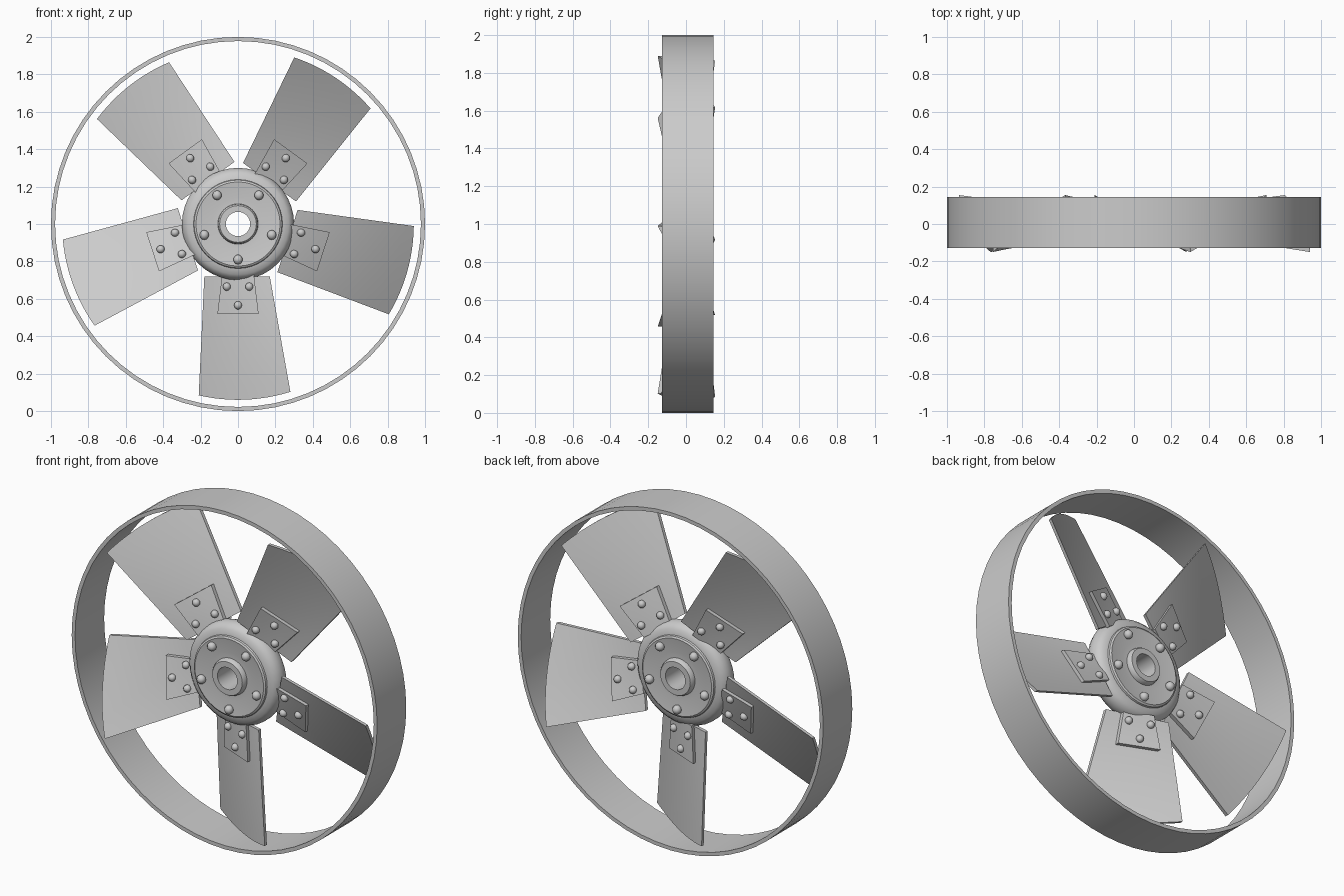
import bpy, bmesh, math
from mathutils import Matrix, Vector

if "Cube" in bpy.data.objects:
    bpy.data.objects.remove(bpy.data.objects["Cube"])

C = Vector((0, 0.0, 1.0))   # wheel centre, axis along y


def finish(name, bm, angle=35):
    bmesh.ops.recalc_face_normals(bm, faces=bm.faces)
    me = bpy.data.meshes.new(name)
    bm.to_mesh(me)
    bm.free()
    ob = bpy.data.objects.new(name, me)
    bpy.context.collection.objects.link(ob)
    ob.location = C
    bpy.ops.object.select_all(action='DESELECT')
    ob.select_set(True)
    bpy.context.view_layer.objects.active = ob
    bpy.ops.object.shade_smooth_by_angle(angle=math.radians(angle))
    return ob


def lathe(name, profile, n):
    """Spin a closed (radius, y) profile around the y axis."""
    bm = bmesh.new()
    rings = [[bm.verts.new((r * math.cos(a), y, r * math.sin(a))) for r, y in profile]
             for a in (2 * math.pi * i / n for i in range(n))]
    m = len(profile)
    for i in range(n):
        a, b = rings[i], rings[(i + 1) % n]
        for j in range(m):
            k = (j + 1) % m
            bm.faces.new((a[j], b[j], b[k], a[k]))
    return finish(name, bm)


# Blade outline: left and right edges in x, twisted surface y(x, z)
def edges(z):
    t = (-z - 0.28) / 0.62
    return -0.18 - 0.03 * t, 0.17 + 0.11 * t, t


def surf(x, z):
    l, r, t = edges(z)
    s = (x - l) / (r - l)
    back, front = 0.065 + 0.078 * t, -0.04 - 0.10 * t
    return back + (front - back) * s


def slab(name, pt, nu, nv, thick):
    """Sheet from pt(u, v), thickened to both sides along y."""
    bm = bmesh.new()
    lay = []
    for d in (-thick / 2, thick / 2):
        lay.append([[bm.verts.new(pt(i / nu, j / nv) + Vector((0, d, 0)))
                     for j in range(nv + 1)] for i in range(nu + 1)])
    f, b = lay
    for g in lay:
        for i in range(nu):
            for j in range(nv):
                bm.faces.new((g[i][j], g[i + 1][j], g[i + 1][j + 1], g[i][j + 1]))
    rim = ([(i, 0) for i in range(nu)] + [(nu, j) for j in range(nv)] +
           [(i, nv) for i in range(nu, 0, -1)] + [(0, j) for j in range(nv, 0, -1)])
    for (i, j), (k, l) in zip(rim, rim[1:] + rim[:1]):
        bm.faces.new((f[i][j], f[k][l], b[k][l], b[i][j]))
    return finish(name, bm)


def blade_pt(u, v):
    lt, rt = -0.21, 0.28
    xt = lt + (rt - lt) * u
    zt = -math.sqrt(0.94 ** 2 - xt ** 2)          # curved tip
    x = (-0.18 + 0.35 * u) * (1 - v) + xt * v
    z = -0.28 * (1 - v) + zt * v
    return Vector((x, surf(x, z), z))


def bracket_pt(u, v):
    w = 0.085 + 0.025 * v
    x, z = -w + 2 * w * u, -0.27 - 0.21 * v
    return Vector((x, surf(x, z), z))


def bolts(name, points, r):
    bm = bmesh.new()
    for p in points:
        bmesh.ops.create_uvsphere(bm, u_segments=10, v_segments=6, radius=r,
                                  matrix=Matrix.Translation(p))
    return finish(name, bm, 60)


# Outer ring
lathe("outer_ring", [(1.0, -0.127), (1.0, 0.145), (0.978, 0.145), (0.978, -0.127)], 64)

# Hub with rounded rim, raised cover plate, centre boss and bore
half = [(0.065, 0.10), (0.098, 0.10), (0.105, 0.09), (0.108, 0.07), (0.14, 0.07),
        (0.225, 0.082), (0.235, 0.076), (0.238, 0.066), (0.27, 0.06), (0.29, 0.04), (0.30, 0.015)]
lathe("hub", half + [(r, -y) for r, y in reversed(half)], 40)

# Hub cover bolts on both sides
pts = []
for k in range(5):
    a = math.radians(-90 + 72 * k)
    pts += [Vector((0.19 * math.cos(a), s * 0.085, 0.19 * math.sin(a))) for s in (-1, 1)]
bolts("hub_bolts", pts, 0.026)

# Five twisted blades, each with a clamp bracket and bolts
for k in range(5):
    rot = (0, math.radians(72 * k), 0)
    clamp = [Vector((x, surf(x, z) + s * 0.037, z)) for x, z in
             ((-0.06, -0.335), (0.06, -0.335), (0.0, -0.435)) for s in (-1, 1)]
    for ob in (slab("blade", blade_pt, 12, 10, 0.02),
               slab("blade_bracket", bracket_pt, 4, 4, 0.065),
               bolts("bracket_bolts", clamp, 0.022)):
        ob.rotation_euler = rot
